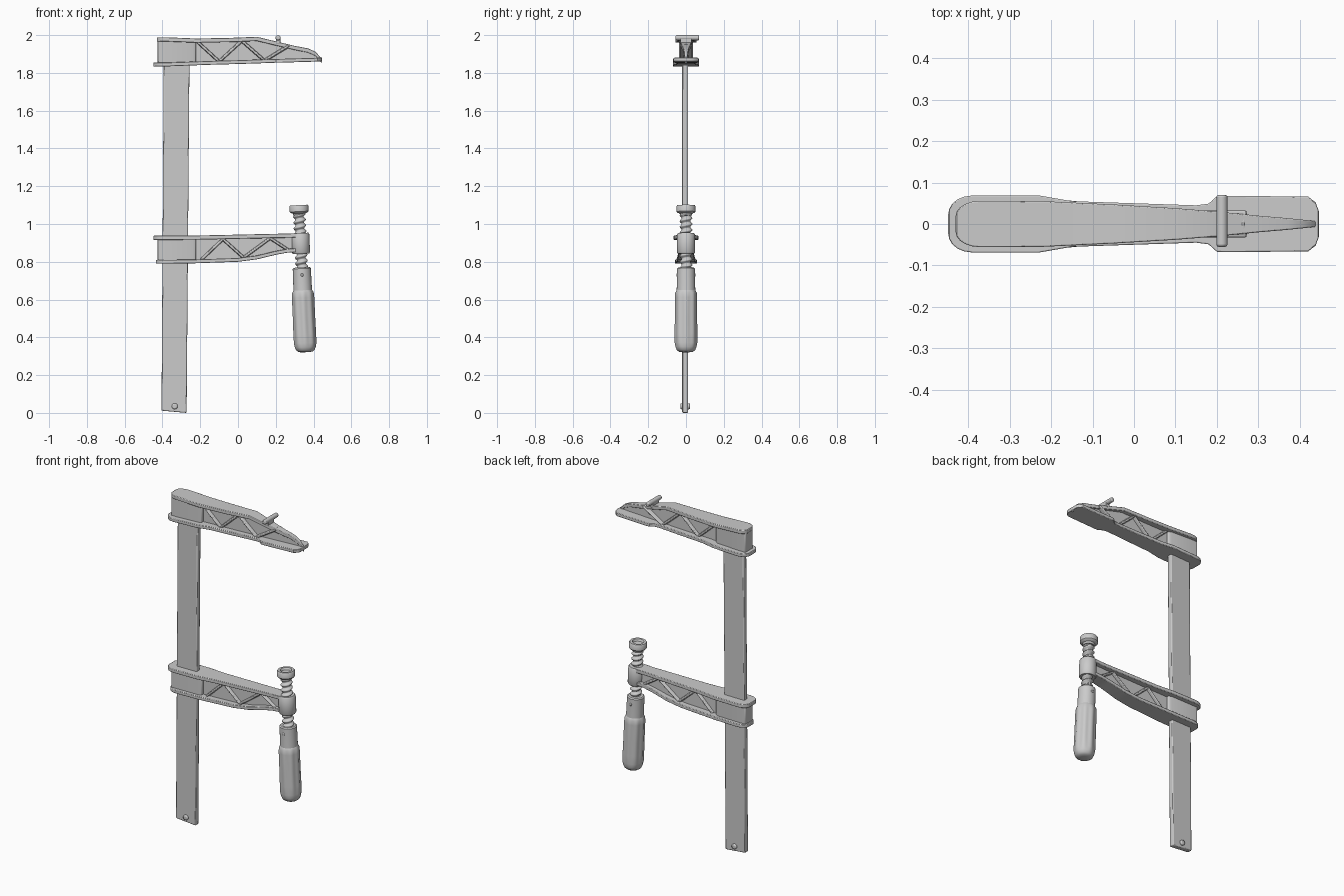
import bpy, bmesh, math
from mathutils import Vector, Matrix

if "Cube" in bpy.data.objects:
    bpy.data.objects.remove(bpy.data.objects["Cube"])


def finish(name, bm, bevel=0.0, segs=2, angle=35):
    bmesh.ops.recalc_face_normals(bm, faces=bm.faces)
    me = bpy.data.meshes.new(name)
    bm.to_mesh(me)
    bm.free()
    ob = bpy.data.objects.new(name, me)
    bpy.context.collection.objects.link(ob)
    if bevel:
        m = ob.modifiers.new("soft_edges", 'BEVEL')
        m.width, m.segments, m.limit_method = bevel, segs, 'ANGLE'
        m.angle_limit = math.radians(40)
    bpy.ops.object.select_all(action='DESELECT')
    ob.select_set(True)
    bpy.context.view_layer.objects.active = ob
    bpy.ops.object.shade_smooth_by_angle(angle=math.radians(angle))
    return ob


def skin(bm, rings):
    """Join closed rings of points into a capped tube."""
    vs = [[bm.verts.new(p) for p in r] for r in rings]
    n = len(vs[0])
    for a, b in zip(vs, vs[1:]):
        for i in range(n):
            bm.faces.new((a[i], a[(i + 1) % n], b[(i + 1) % n], b[i]))
    bm.faces.new(vs[0][::-1])
    bm.faces.new(vs[-1])


def loft_x(name, stations, bevel):
    """Rectangular sections along x: (x, z_low, z_high, half_width)."""
    bm = bmesh.new()
    skin(bm, [[(x, -w, lo), (x, w, lo), (x, w, hi), (x, -w, hi)]
              for x, lo, hi, w in stations])
    return finish(name, bm, bevel)


def flange(name, stations, thick, below, nose=0.06):
    """Plate with a rounded left end; stations are (x, z, half_width)."""
    x0, z0, w0 = stations[0]
    pts = [(x0 + nose * (1 - math.cos(a)), z0, w0 * (0.35 + 0.65 * math.sin(a)))
           for a in (0, 0.3, 0.6, 0.9, 1.2, math.pi / 2)] + stations[1:]
    lo, hi = (thick, 0) if below else (0, thick)
    return loft_x(name, [(x, z - lo, z + hi, w) for x, z, w in pts], 0.007)


def ribs(name, pts, half_depth, r=0.009):
    """Zigzag of tapered bars running through the web, visible on both sides."""
    bm = bmesh.new()
    for (xa, za), (xb, zb) in zip(pts, pts[1:]):
        a, b = Vector((xa, 0, za)), Vector((xb, 0, zb))
        d = (b - a).normalized()
        n = Vector((-d.z, 0, d.x))
        y = Vector((0, 1, 0))
        sec = [(-r * .5, -half_depth), (r * .5, -half_depth), (r * 1.3, 0),
               (r * .5, half_depth), (-r * .5, half_depth), (-r * 1.3, 0)]
        skin(bm, [[p + n * u + y * v for u, v in sec] for p in (a, b)])
    return finish(name, bm, 0.003)


def rod_y(name, x, z, r, y0, y1):
    bm = bmesh.new()
    bmesh.ops.create_cone(bm, cap_ends=True, segments=20, radius1=r, radius2=r, depth=y1 - y0,
                          matrix=Matrix.Translation((x, (y0 + y1) / 2, z)) @ Matrix.Rotation(math.pi / 2, 4, 'X'))
    return finish(name, bm, r * 0.4)


def axis_x(z):
    return 0.323 + (1.08 - z) * 0.046


def turned(name, profile, sides=40, shape=lambda t, z: 0, bevel=0.0):
    """Turned part around the slightly tilted spindle axis; profile is (r, z)."""
    bm = bmesh.new()
    rings = []
    for r, z in profile:
        ring = []
        for i in range(sides):
            t = 2 * math.pi * i / sides
            rr = r + shape(t, z)
            ring.append((axis_x(z) + rr * math.cos(t), rr * math.sin(t), z - 0.046 * rr * math.cos(t) * -1))
        rings.append(ring)
    skin(bm, rings)
    return finish(name, bm, bevel)


# Rail: long flat bar, leaning slightly
bm = bmesh.new()
skin(bm, [[(x, y, z) for x, z in ((-.405, .012), (-.272, .0), (-.257, 1.86), (-.393, 1.86))]
          for y in (-.02, .011)])
finish("rail", bm, 0.005)
rod_y("rail_stop_pin", -.335, .035, .016, -.03, .022)

# Fixed upper jaw: I-section with long nose
flange("upper_jaw_top_flange",
       [(-.43, 1.988, .056), (-.22, 1.982, .055), (-.05, 1.985, .047), (.1, 1.991, .038),
        (.2, 1.967, .03), (.3, 1.943, .02), (.37, 1.93, .014), (.41, 1.912, .01),
        (.435, 1.885, .007), (.442, 1.872, .006)], .022, True)
flange("upper_jaw_bottom_flange",
       [(-.448, 1.834, .069), (-.23, 1.84, .069), (-.15, 1.843, .055), (0, 1.847, .05),
        (.15, 1.852, .045), (.18, 1.853, .049), (.2, 1.854, .067), (.22, 1.854, .068),
        (.42, 1.86, .066), (.438, 1.861, .052), (.446, 1.861, .03)], .02, False)
loft_x("upper_jaw_web", [(-.25, 1.85, 1.975, .016), (.1, 1.86, 1.98, .014), (.2, 1.862, 1.955, .012),
                         (.3, 1.865, 1.93, .009), (.4, 1.868, 1.91, .007), (.435, 1.868, 1.88, .006)], .002)
loft_x("upper_jaw_rail_socket", [(-.425, 1.848, 1.975, .037), (-.24, 1.85, 1.975, .037),
                                 (-.222, 1.85, 1.975, .03)], .005)
ribs("upper_jaw_ribs", [(-.215, 1.965), (-.1, 1.86), (.02, 1.97), (.14, 1.865), (.27, 1.945)], .032)
rod_y("upper_jaw_cross_pin", .212, 1.986, .0135, -.055, .07)
loft_x("cross_pin_seat", [(.2, 1.955, 1.985, .03), (.224, 1.955, 1.985, .03)], .003)

# Sliding lower jaw: tapers toward the threaded boss
flange("lower_jaw_top_flange",
       [(-.448, .938, .066), (-.23, .939, .064), (-.12, .941, .053), (.1, .946, .045),
        (.24, .949, .04), (.315, .951, .042)], .022, True)
flange("lower_jaw_bottom_flange",
       [(-.435, .79, .058), (-.23, .792, .056), (0, .8, .048), (.1, .813, .045),
        (.2, .837, .04), (.26, .848, .038), (.315, .852, .038)], .02, False)
loft_x("lower_jaw_web", [(-.25, .8, .93, .016), (0, .81, .93, .014), (.1, .825, .935, .014),
                         (.2, .845, .935, .014), (.31, .86, .94, .016)], .002)
loft_x("lower_jaw_rail_sleeve", [(-.425, .8, .925, .037), (-.24, .802, .925, .037),
                                 (-.222, .802, .925, .03)], .005)
ribs("lower_jaw_ribs", [(-.195, .81), (-.08, .92), (.03, .822), (.17, .925), (.27, .86)], .03)
turned("spindle_boss", [(.043, .842), (.048, .85), (.048, .944), (.043, .952)])

# Threaded spindle: radius follows a helix
PITCH = 0.031
rows = 110
turned("threaded_spindle", [(.028, .755 + .315 * i / rows) for i in range(rows + 1)], 32,
       lambda t, z: .0055 * math.cos(t - 2 * math.pi * z / PITCH))

# Swivel pad with a dished face
turned("swivel_pad", [(.03, 1.045), (.034, 1.056), (.045, 1.06), (.05, 1.066), (.05, 1.094),
                      (.046, 1.1), (.032, 1.1), (.026, 1.088), (.008, 1.086)])

# Handle: ferrule and fluted grip
turned("handle_ferrule", [(.042, .77), (.048, .764), (.049, .66), (.05, .64), (.05, .63)])
rod_y("ferrule_pin", axis_x(.73), .73, .008, -.051, .051)


def flute(t, z):
    fade = max(0, min(1, (z - .34) / .04, (.65 - z) / .03))
    return .0022 * math.cos(8 * t) * fade


turned("handle_grip", [(.046, .655), (.05, .648), (.056, .636), (.057, .61), (.057, .5), (.058, .42),
                       (.058, .37), (.055, .348), (.048, .332), (.036, .323), (.015, .321)], 64, flute)
